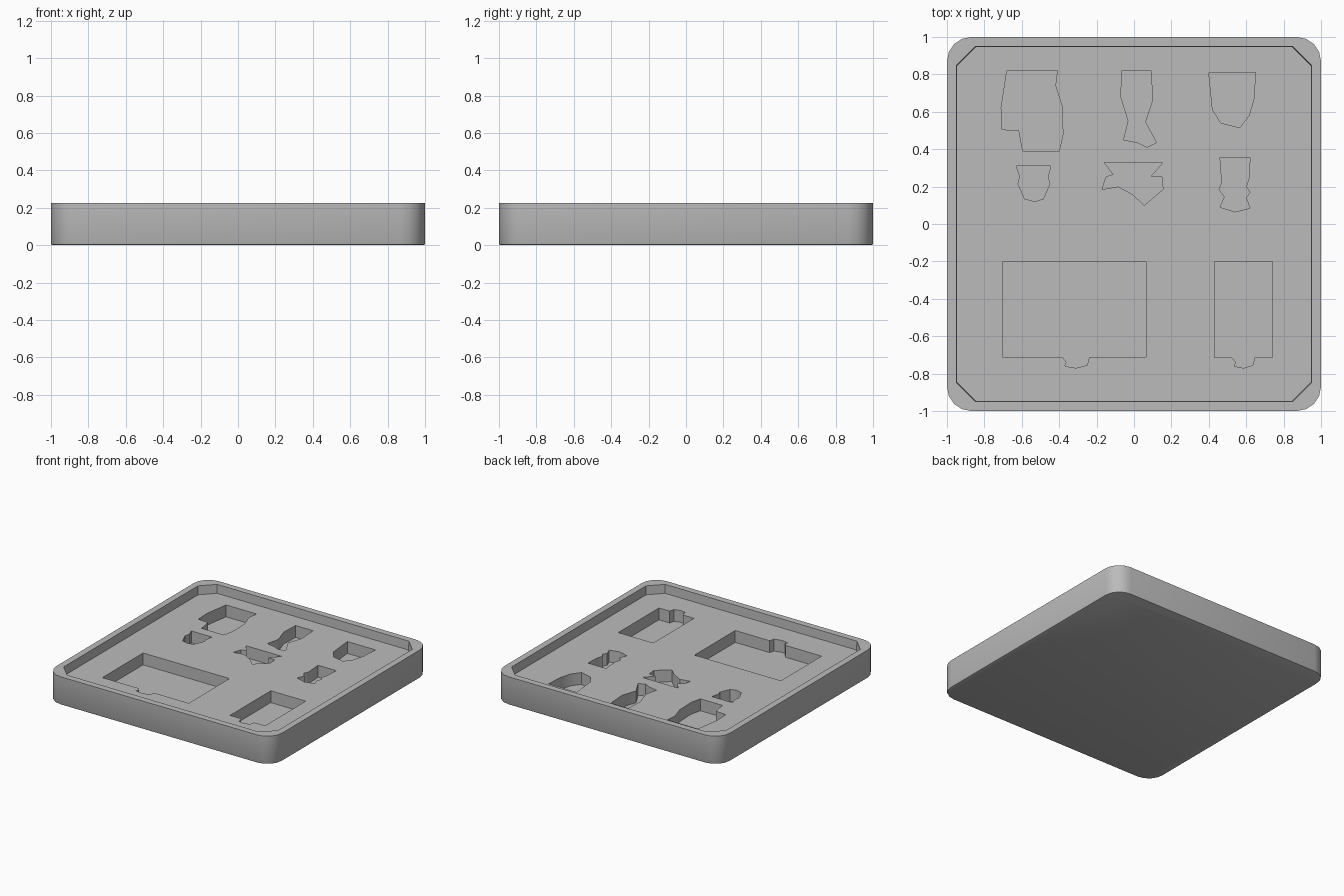
import bpy, bmesh, math

cube = bpy.data.objects.get("Cube")
if cube:
    bpy.data.objects.remove(cube, do_unlink=True)

HEIGHT = 0.225
FLOOR = HEIGHT - 0.07      # recessed deck inside the rim
POCKET = FLOOR - 0.095     # bottom of the pockets

grey = bpy.data.materials.new("light grey plastic")
grey.use_nodes = True
colour = (0.5, 0.5, 0.5, 1)
grey.diffuse_color = colour
grey.node_tree.nodes["Principled BSDF"].inputs["Base Color"].default_value = colour


def add_prism(bm, outline, bottom, top, draft=1.0):
    """Closed prism; draft scales the bottom outline about the centre."""
    low = [bm.verts.new((x * draft, y * draft, bottom)) for x, y in outline]
    high = [bm.verts.new((x, y, top)) for x, y in outline]
    bm.faces.new(low)
    bm.faces.new(high)
    for i in range(len(outline)):
        j = (i + 1) % len(outline)
        bm.faces.new((low[i], low[j], high[j], high[i]))


def make_object(name, bm):
    bmesh.ops.recalc_face_normals(bm, faces=bm.faces)
    mesh = bpy.data.meshes.new(name)
    bm.to_mesh(mesh)
    bm.free()
    mesh.materials.append(grey)
    obj = bpy.data.objects.new(name, mesh)
    bpy.context.collection.objects.link(obj)
    return obj


def rounded_square(half, radius, steps):
    points = []
    for corner in range(4):
        a = math.pi / 2 * corner + math.pi / 4
        cx = math.copysign(half - radius, math.cos(a))
        cy = math.copysign(half - radius, math.sin(a))
        for s in range(steps + 1):
            t = math.pi / 2 * (corner + s / steps)
            points.append((cx + radius * math.cos(t), cy + radius * math.sin(t)))
    return points


def notched_box(left, right, notch, half):
    """Rectangular pocket with a rounded finger notch at its front edge."""
    back, front = -20, -71.5
    tab = [(notch - half, front), (notch - half + 2, front - 2.5),
           (notch - half + 1, front - 4.5), (notch, front - 5.5),
           (notch + half - 1, front - 4), (notch + half, front)]
    return [(right, back), (left, back), (left, front)] + tab + [(right, front)]


# Tray body with a softened bottom edge
bm = bmesh.new()
add_prism(bm, rounded_square(1, 0.13, 4), 0, HEIGHT)
rim_edges = [e for e in bm.edges if all(v.co.z < 0.01 for v in e.verts)]
bmesh.ops.bevel(bm, geom=rim_edges, offset=0.01, segments=2, affect='EDGES', profile=0.5)
tray = make_object("tray", bm)

# Chamfered recess inside the rim
bm = bmesh.new()
add_prism(bm, rounded_square(0.953, 0.1, 1), FLOOR, HEIGHT + 0.1, draft=0.992)
recess = make_object("recess_cutter", bm)

# Pocket outlines, in hundredths of a unit
large_left = [(-68, 82), (-41, 82), (-42, 74), (-38.5, 63), (-38, 48), (-40, 39),
              (-59.5, 39), (-61.5, 50), (-70.5, 50.5), (-71, 62), (-69, 75)]
tall_middle = [(-6.5, 82), (9, 82), (10, 66.5), (6, 54.5), (12, 43.5), (7, 41),
               (2, 43.5), (-5.5, 45), (-3, 55), (-7, 68)]
cup_right = [(40, 81), (65, 81), (64, 66.5), (61.5, 58), (56.5, 51.5), (46.5, 54), (42, 61)]
small_left = [(-63, 31), (-44.5, 31), (-46, 25), (-45, 21.5), (-48.5, 13.5), (-53, 12),
              (-58.5, 13.5), (-62, 21.5), (-61, 25.5)]
winged_middle = [(-16, 33), (15.5, 33), (9, 25.5), (15, 25), (15.5, 18.5), (5.5, 10),
                 (-1, 16), (-8.5, 20), (-17, 18.5), (-15, 25), (-11, 26.5)]
waisted_right = [(46, 35.5), (62, 35.5), (61.5, 24.5), (60, 20), (62, 17), (60, 14),
                 (62, 8.5), (54, 6.5), (46, 9), (48.5, 14.5), (45.5, 18.5), (47, 22)]
wide_box = notched_box(-70, 6.5, -31, 7)
narrow_box = notched_box(43, 74, 58.5, 6)

bm = bmesh.new()
for outline in (large_left, tall_middle, cup_right, small_left,
                winged_middle, waisted_right, wide_box, narrow_box):
    add_prism(bm, [(x / 100, y / 100) for x, y in outline], POCKET, HEIGHT)
pockets = make_object("pocket_cutter", bm)

# Carve the recess first, then the pockets in its deck
bpy.context.view_layer.objects.active = tray
for cutter in (recess, pockets):
    cut = tray.modifiers.new(cutter.name, 'BOOLEAN')
    cut.operation = 'DIFFERENCE'
    cut.solver = 'EXACT'
    cut.object = cutter
    bpy.ops.object.modifier_apply(modifier=cut.name)
    bpy.data.objects.remove(cutter, do_unlink=True)

# Smooth the rounded corners, keep the cut edges crisp
for obj in bpy.context.selected_objects:
    obj.select_set(False)
tray.select_set(True)
bpy.ops.object.shade_smooth_by_angle(angle=math.radians(30))
